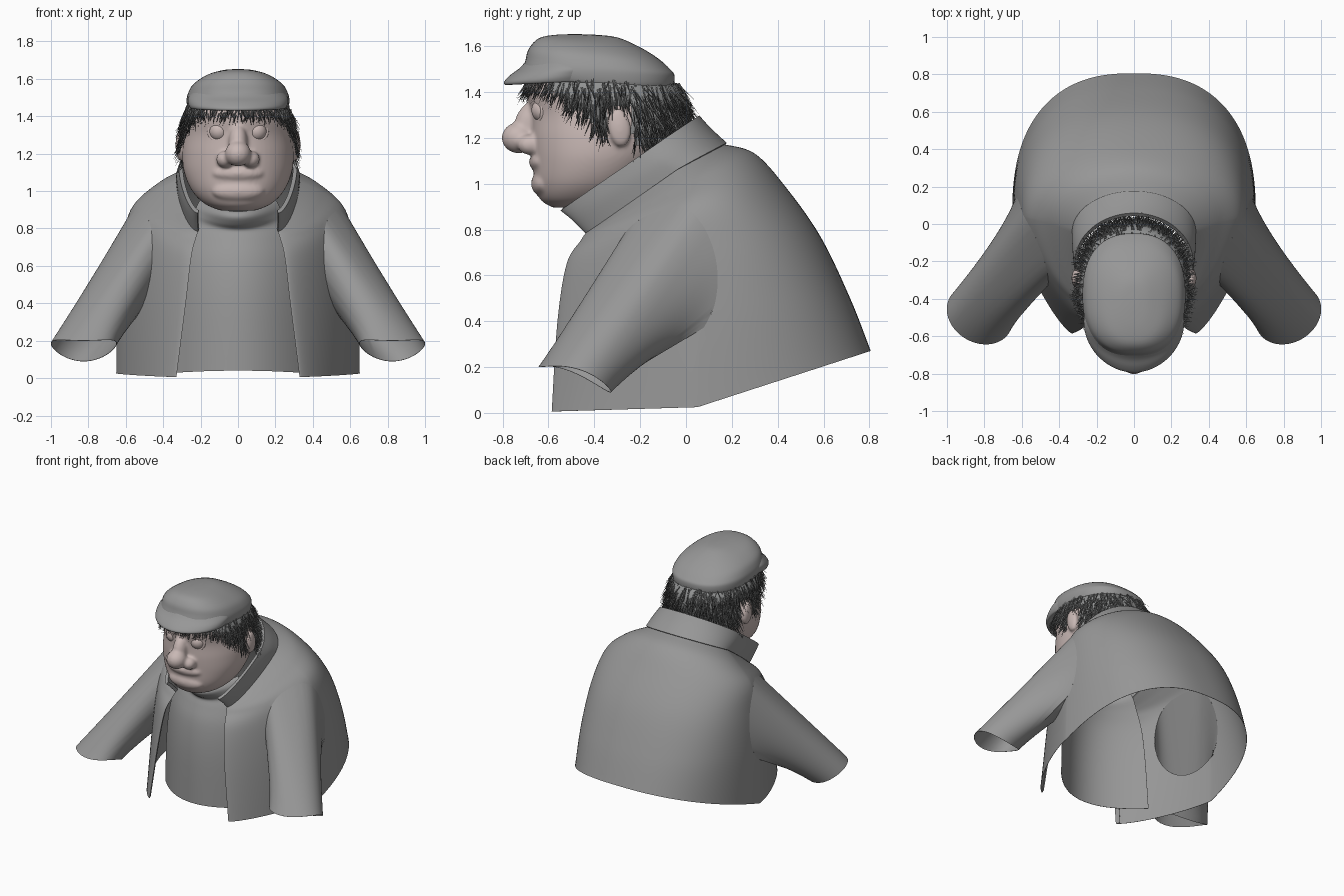
import bpy, bmesh, math, random
from mathutils import Vector, Matrix
from mathutils.bvhtree import BVHTree

random.seed(4)
cube = bpy.data.objects.get("Cube")
if cube:
    bpy.data.objects.remove(cube)


def material(name, r, g, b):
    m = bpy.data.materials.new(name)
    m.use_nodes = True
    m.diffuse_color = (r, g, b, 1)
    bsdf = next(n for n in m.node_tree.nodes if n.type == 'BSDF_PRINCIPLED')
    bsdf.inputs["Base Color"].default_value = (r, g, b, 1)
    bsdf.inputs["Roughness"].default_value = 0.7
    return m


CLOTH = material("grey cloth", 0.31, 0.31, 0.31)
SKIN = material("pale skin", 0.58, 0.48, 0.46)
HAIR = material("grey hair", 0.28, 0.285, 0.285)


def spow(v, e):
    return math.copysign(abs(v) ** e, v)


def blend_rows(keys, steps):
    """Smooth in-between rows through the key rows."""
    out = []
    for i in range(len(keys) - 1):
        p0, p1 = keys[max(i - 1, 0)], keys[i]
        p2, p3 = keys[i + 1], keys[min(i + 2, len(keys) - 1)]
        for s in range(steps):
            t = s / steps
            out.append([b + t * (c - a) / 2 + t * t * (a - 2.5 * b + 2 * c - d / 2)
                        + t ** 3 * (1.5 * (b - c) + (d - a) / 2)
                        for a, b, c, d in zip(p0, p1, p2, p3)])
    return out + [list(keys[-1])]


def loft(bm, rows, closed=False, caps=False):
    grid = [[bm.verts.new(p) for p in row] for row in rows]
    n = len(grid[0])
    for lo, hi in zip(grid, grid[1:]):
        for j in range(n if closed else n - 1):
            k = (j + 1) % n
            bm.faces.new((lo[j], lo[k], hi[k], hi[j]))
    if caps:
        bm.faces.new(grid[0])
        bm.faces.new(grid[-1])


def finish(name, bm, mat, thick=0):
    bmesh.ops.recalc_face_normals(bm, faces=bm.faces)
    me = bpy.data.meshes.new(name)
    bm.to_mesh(me)
    bm.free()
    me.shade_smooth()
    me.materials.append(mat)
    ob = bpy.data.objects.new(name, me)
    bpy.context.collection.objects.link(ob)
    if thick:
        solid = ob.modifiers.new("Thickness", 'SOLIDIFY')
        solid.thickness, solid.offset = thick, 0
        ob.modifiers.new("Crisp rims", 'EDGE_SPLIT').split_angle = math.radians(50)
    return ob


def ball(bm, centre, radii, tilt=0):
    m = (Matrix.Translation(centre) @ Matrix.Rotation(tilt, 4, 'X')
         @ Matrix.Diagonal((*radii, 1)))
    bmesh.ops.create_uvsphere(bm, u_segments=32, v_segments=20, radius=1, matrix=m)


def wrap(row, fold=True, seg=32):
    """Open ring from one front edge round the back to the other."""
    xf, yf, zf, xs, ys, zs, yb, zb, n_front, n_back = row
    half = [(xf + .012, yf + .03, zf)] if fold else []
    for i in range(seg):
        a = math.pi / 2 * i / seg
        y = ys + (yf - ys) * math.cos(a) ** (2 / n_front)
        x = xf + (xs - xf) * math.sin(a) ** (2 / n_front)
        half.append((x, y, zs + (zf - zs) * (ys - y) / (ys - yf)))
    for i in range(seg + 1):
        a = math.pi / 2 * i / seg
        y = ys + (yb - ys) * math.sin(a) ** (2 / n_back)
        x = xs * max(math.cos(a), 0) ** (2 / n_back) if i < seg else 0
        half.append((x, y, zs + (zb - zs) * (y - ys) / (yb - ys)))
    return half + [(-x, y, z) for x, y, z in half[-2::-1]]


def ring(row, n=2.1, seg=64):
    """Closed rounded ring, tilted from front height to back height."""
    yf, yb, hw, zf, zb = row
    pts = []
    for i in range(seg):
        a = 2 * math.pi * i / seg
        s = spow(math.sin(a), 2 / n)
        pts.append((hw * spow(math.cos(a), 2 / n), (yf + yb) / 2 + (yb - yf) / 2 * s,
                    (zf + zb) / 2 + (zb - zf) / 2 * s))
    return pts


# Coat body, open at the front, edges turned in
collar_base = (.21, -.43, .79, .32, -.04, 1.06, .17, 1.17, 1.6, 2)
coat_keys = [(.33, -.585, .006, .65, .05, .025, .805, .27, 1.3, 2.45),
             (.28, -.56, .4, .642, .06, .42, .715, .5, 1.35, 2.4),
             (.25, -.52, .65, .615, .06, .72, .585, .77, 1.4, 2.3),
             (.225, -.46, .75, .57, .04, .9, .43, .99, 1.5, 2.1),
             (.215, -.44, .78, .45, .01, 1.0, .3, 1.13, 1.6, 2),
             collar_base]
coat = bmesh.new()
loft(coat, [wrap(r) for r in blend_rows(coat_keys, 8)])

# Armhole ring laid on the coat, and the cuff ring
surface = BVHTree.FromBMesh(coat)
armhole, cuff = [], []
for j in range(96):
    c, s = math.cos(math.tau * j / 96), math.sin(math.tau * j / 96)
    p = Vector((.5, -.08, .61)) + Vector((.1, .05, .31)) * c + Vector((.06, .21, -.1)) * s
    armhole.append(surface.find_nearest(p)[0])
    cuff.append(Vector((.825 + .175 * c, -.485 + .03 * c + .155 * s,
                        .145 - .055 * s + .04 * c * c)))
hub = sum(armhole, Vector()) / len(armhole)


def polar(p):
    return math.atan2(p.z - hub.z, p.y - hub.y), math.hypot(p.y - hub.y, p.z - hub.z)


def in_armhole(p):
    ang, dist = polar(p)
    near = min(armhole, key=lambda q: 1 - math.cos(polar(q)[0] - ang))
    return abs(p.x) > .35 and dist < polar(near)[1]


# Cut the armholes and pull their rims onto the ring
holes = [f for f in coat.faces if in_armhole(f.calc_center_median())]
cut = set(holes)
rim = {v for f in holes for v in f.verts if any(g not in cut for g in v.link_faces)}
for v in rim:
    s = math.copysign(1, v.co.x)
    here = Vector((abs(v.co.x), v.co.y, v.co.z))
    q = min(armhole, key=lambda a: (a - here).length)
    v.co = (s * q.x, q.y, q.z)
bmesh.ops.delete(coat, geom=holes, context='FACES')
finish("coat_body", coat, CLOTH, .002)

# Standing collar
bm = bmesh.new()
collar_keys = [collar_base, (.215, -.49, .85, .318, -.12, 1.09, .1, 1.235, 1.6, 2),
               (.212, -.54, .89, .305, -.2, 1.12, .05, 1.29, 1.6, 2)]
loft(bm, [wrap(r, fold=False) for r in blend_rows(collar_keys, 4)])
finish("coat_collar", bm, CLOTH, .022)

# Sleeves, open at the cuffs
for side, label in ((1, "left"), (-1, "right")):
    rows = []
    for i in range(17):
        line = [a.lerp(b, i / 16) for a, b in zip(armhole, cuff)]
        rows.append([(side * p.x, p.y, p.z) for p in line])
    bm = bmesh.new()
    loft(bm, rows, closed=True)
    finish(label + "_sleeve", bm, CLOTH, .002)

# Shirt front with a rolled neck: height, half width, front, sweep, side rise
shirt_keys = [(.04, .39, -.54, .23, -.015), (.4, .37, -.53, .21, 0), (.62, .34, -.5, .18, 0),
              (.74, .29, -.455, .14, .02), (.79, .25, -.435, .13, .05), (.82, .23, -.47, .16, .06),
              (.86, .22, -.5, .2, .06), (.89, .2, -.48, .2, .06), (.88, .18, -.43, .18, .06)]
rows = []
for z, w, yf, d, rise in blend_rows(shirt_keys, 4):
    rows.append([(w * s, yf + d * s * s, z + rise * s * s)
                 for s in [k / 16 - 1 for k in range(33)]])
bm = bmesh.new()
loft(bm, rows)
finish("shirt_front", bm, CLOTH, .002)

# Head with nose, lips, chin and ears fused together
head_keys = [(-.58, -.4, .09, .895, .895), (-.635, -.27, .175, .93, .93),
             (-.66, -.17, .245, 1, 1), (-.668, -.09, .288, 1.1, 1.1),
             (-.675, -.03, .298, 1.2, 1.2), (-.676, -.01, .288, 1.3, 1.3),
             (-.69, -.04, .272, 1.42, 1.42), (-.6, -.22, .2, 1.52, 1.52)]
head_rows = [ring(r) for r in blend_rows(head_keys, 6)]
bm = bmesh.new()
loft(bm, head_rows, closed=True, caps=True)
ball(bm, (0, -.73, 1.2), (.07, .074, .068))
ball(bm, (0, -.685, 1.265), (.05, .062, .1), -.35)
ball(bm, (0, -.63, 1.095), (.14, .055, .046))
ball(bm, (0, -.62, 1.0), (.14, .056, .058))
for s in (1, -1):
    ball(bm, (s * .07, -.68, 1.17), (.047, .055, .045))
    ball(bm, (s * .308, -.29, 1.245), (.026, .05, .085), .15)
head = finish("head", bm, SKIN)
fuse = head.modifiers.new("Fuse", 'REMESH')
fuse.mode, fuse.voxel_size, fuse.use_smooth_shade = 'VOXEL', .009, True
head.modifiers.new("Soften", 'SMOOTH').iterations = 9

# Eyes with lid rims
for s, label in ((1, "left"), (-1, "right")):
    bm = bmesh.new()
    ball(bm, (s * .1, -.62, 1.32), (.054, .054, .054))
    finish(label + "_eye", bm, SKIN)
    rows = []
    for i in range(33):
        a = math.tau * i / 32
        rows.append([(s * .1 + (.055 + .01 * math.cos(b)) * math.cos(a),
                      -.643 + .012 * math.sin(b) + .02 * math.cos(a) * s,
                      1.32 + (.055 + .01 * math.cos(b)) * math.sin(a))
                     for b in [k * math.pi / 4 for k in range(8)]])
    bm = bmesh.new()
    loft(bm, rows, closed=True)
    finish(label + "_eyelid", bm, SKIN)


# Hair: a base layer with loose strands hanging from under the cap
def hairline(y):
    return max(1.13, 1.39 - max(0, y + .6) * .85)


def by_ear(p, top):
    return abs(p.y + .29) < .06 and p.z < top


bm = bmesh.new()
loft(bm, [[(x * 1.03, -.36 + (y + .36) * 1.03, z) for x, y, z in row]
          for row in head_rows if row[0][2] < 1.47], closed=True)
mids = [(f, f.calc_center_median()) for f in bm.faces]
low = [f for f, c in mids if c.z < hairline(c.y) + .04 or by_ear(c, 1.33)]
bmesh.ops.delete(bm, geom=low, context='FACES')
finish("hair_base", bm, HAIR)

bm = bmesh.new()
hair_rows = [r for r in head_rows if 1.15 < r[0][2] < 1.46]
for _ in range(3000):
    row = random.choice(hair_rows)
    j = random.randrange(len(row))
    root = Vector(row[j]).lerp(Vector(row[j - 1]), random.random())
    root.z += random.uniform(-.02, .02)
    if root.z < hairline(root.y) + .02 or by_ear(root, 1.36):
        continue
    out = Vector((root.x, root.y + .36, 0)).normalized()
    side = Vector((-out.y, out.x, 0))
    root += out * .008
    drop = min(random.uniform(.06, .13), root.z - hairline(root.y) + random.uniform(0, .05))
    tip = root + out * (random.uniform(.015, .05) + .025 * max(0, out.y))
    tip += side * random.uniform(-.035, .035)
    tip.z -= drop
    base = [bm.verts.new(root + side * .005), bm.verts.new(root - side * .005),
            bm.verts.new(root + out * .006)]
    end = bm.verts.new(tip)
    for k in range(3):
        bm.faces.new((base[k], base[(k + 1) % 3], end))
finish("hair_strands", bm, HAIR)

# Flat cap: crown and a peak that runs into it
cap_keys = [(-.64, -.11, .24, 1.47, 1.43), (-.68, -.06, .265, 1.455, 1.415),
            (-.71, -.05, .275, 1.49, 1.47), (-.7, -.07, .268, 1.54, 1.5),
            (-.685, -.12, .24, 1.59, 1.545), (-.64, -.2, .17, 1.635, 1.595),
            (-.56, -.3, .085, 1.65, 1.638), (-.46, -.4, .02, 1.652, 1.65)]
peak_keys = [(-.74, -.32, .22, 1.445, 1.46), (-.785, -.3, .25, 1.43, 1.455),
             (-.793, -.3, .262, 1.445, 1.465), (-.765, -.3, .268, 1.475, 1.48),
             (-.725, -.3, .266, 1.505, 1.5), (-.69, -.34, .24, 1.545, 1.52)]
for name, keys, n in (("cap_crown", cap_keys, 2.4), ("cap_peak", peak_keys, 1.9)):
    bm = bmesh.new()
    loft(bm, [ring(r, n) for r in blend_rows(keys, 4)], closed=True, caps=True)
    finish(name, bm, CLOTH)
